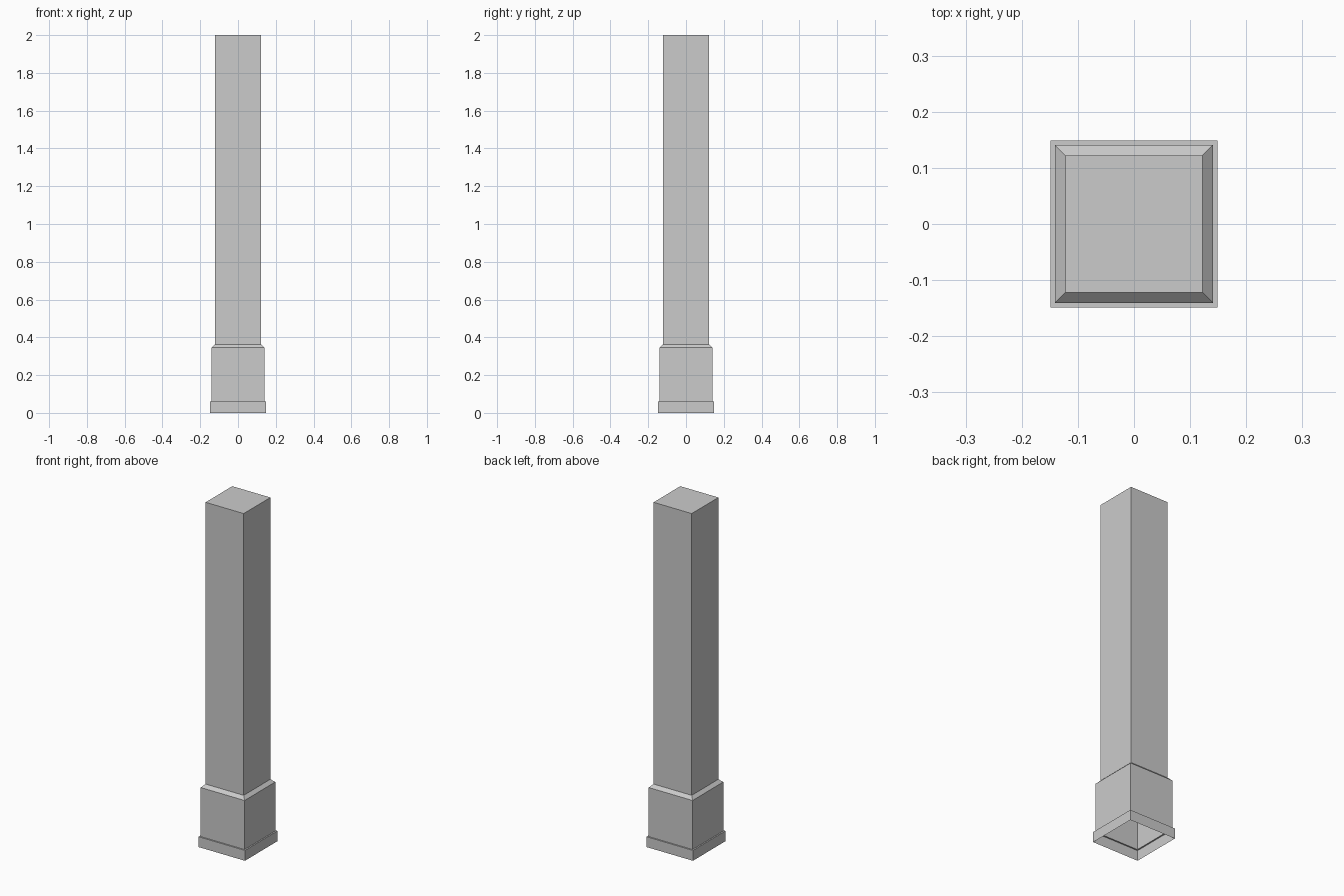
import bpy, bmesh

if "Cube" in bpy.data.objects:
    bpy.data.objects.remove(bpy.data.objects["Cube"])

# Half-width and height of each square section, bottom to top
PROFILE = [
    (0.149, 0.0),     # plinth foot
    (0.149, 0.06),    # plinth top
    (0.141, 0.06),    # ledge into base block
    (0.141, 0.345),   # base block top
    (0.1225, 0.363),  # sloped shoulder
    (0.1225, 2.0),    # shaft top
]

bm = bmesh.new()


def square_ring(half, z):
    return [bm.verts.new((sx * half, sy * half, z))
            for sx, sy in ((-1, -1), (1, -1), (1, 1), (-1, 1))]


# Stack the sections into one shell, open underneath
rings = [square_ring(h, z) for h, z in PROFILE]
for low, high in zip(rings, rings[1:]):
    for i in range(4):
        j = (i + 1) % 4
        bm.faces.new((low[i], low[j], high[j], high[i]))

# Flat cap on top of the shaft
bm.faces.new(rings[-1])

mesh = bpy.data.meshes.new("square_column")
bm.to_mesh(mesh)
bm.free()
column = bpy.data.objects.new("square_column", mesh)
bpy.context.collection.objects.link(column)
